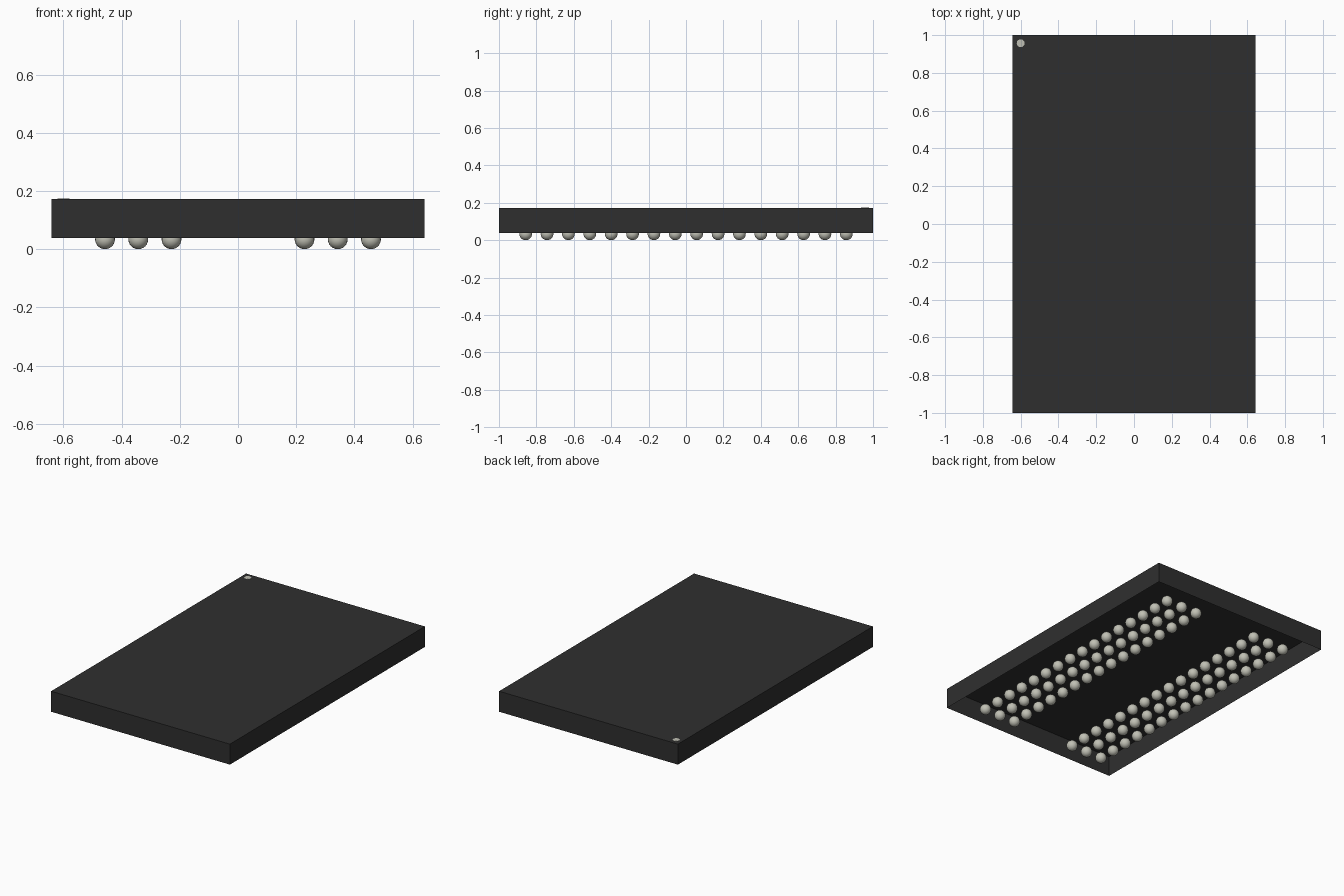
import bpy, bmesh
from mathutils import Matrix

cube = bpy.data.objects.get("Cube")
if cube:
    bpy.data.objects.remove(cube, do_unlink=True)

HALF_X, HALF_Y = 0.642, 1.0
BOTTOM, TOP = 0.039, 0.172
PITCH, BALL_R = 0.1143, 0.034


def make_material(name, rgb, roughness):
    mat = bpy.data.materials.new(name)
    mat.use_nodes = True
    mat.diffuse_color = (*rgb, 1)
    bsdf = mat.node_tree.nodes["Principled BSDF"]
    bsdf.inputs["Base Color"].default_value = (*rgb, 1)
    bsdf.inputs["Roughness"].default_value = roughness
    return mat


def make_object(name, bm, mat):
    mesh = bpy.data.meshes.new(name)
    bm.to_mesh(mesh)
    bm.free()
    mesh.materials.append(mat)
    obj = bpy.data.objects.new(name, mesh)
    bpy.context.collection.objects.link(obj)
    return obj


black = make_material("black plastic", (0.028, 0.028, 0.028), 0.6)
solder = make_material("solder grey", (0.53, 0.53, 0.46), 0.5)

# Package body: thin-walled lid, open underneath
bm = bmesh.new()
bmesh.ops.create_cube(bm, size=1, matrix=Matrix.Translation((0, 0, (BOTTOM + TOP) / 2))
                      @ Matrix.Diagonal((2 * HALF_X, 2 * HALF_Y, TOP - BOTTOM, 1)))
bmesh.ops.delete(bm, geom=[f for f in bm.faces if f.normal.z < -0.5], context='FACES_ONLY')
make_object("package_body", bm, black)

# Corner marker: thin disc on the top face
bm = bmesh.new()
bmesh.ops.create_cone(bm, cap_ends=True, segments=24, radius1=0.021, radius2=0.021,
                      depth=0.002, matrix=Matrix.Translation((-0.60, 0.957, TOP + 0.0005)))
make_object("corner_marker", bm, solder)

# Solder balls: two banks of three columns, sixteen rows each
bm = bmesh.new()
for side in (-1, 1):
    for col in (2, 3, 4):
        for row in range(16):
            place = Matrix.Translation((side * col * PITCH, (row - 7.5) * PITCH, BALL_R))
            bmesh.ops.create_uvsphere(bm, u_segments=20, v_segments=12, radius=BALL_R, matrix=place)
for face in bm.faces:
    face.smooth = True
make_object("solder_balls", bm, solder)
